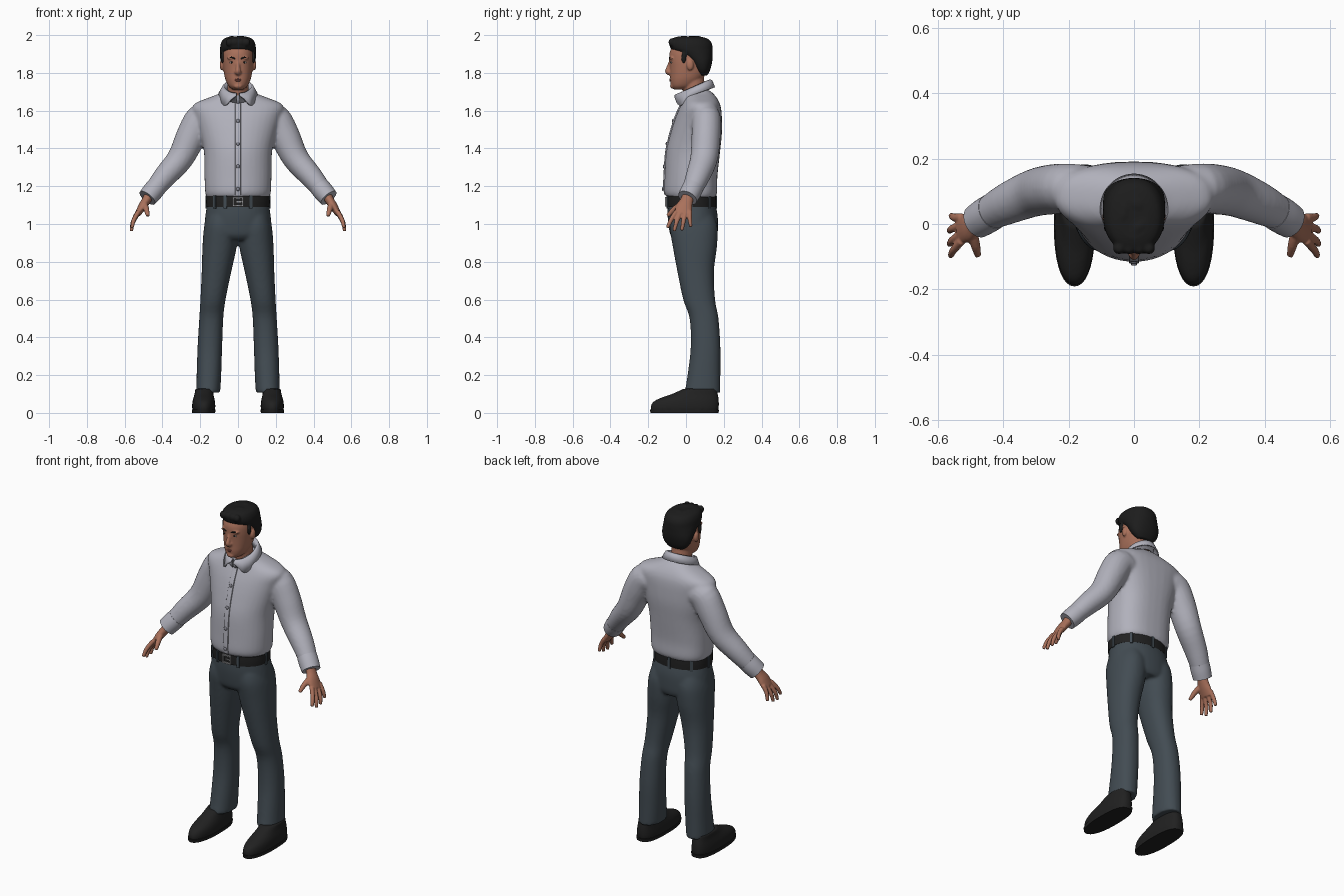
import bpy, bmesh, random
from math import sin, cos, pi, exp, copysign
from mathutils import Vector, Matrix

cube = bpy.data.objects.get("Cube")
if cube:
    bpy.data.objects.remove(cube)


def material(name, r, g, b):
    m = bpy.data.materials.new(name)
    m.use_nodes = True
    m.diffuse_color = (r, g, b, 1)
    shader = next(n for n in m.node_tree.nodes if n.type == 'BSDF_PRINCIPLED')
    shader.inputs["Base Color"].default_value = (r, g, b, 1)
    shader.inputs["Roughness"].default_value = 0.7
    return m


SHIRT = material("shirt grey", .44, .44, .50)
PANTS = material("trouser slate", .055, .072, .086)
SKIN = material("skin", .40, .165, .105)
LIP = material("lip", .30, .10, .075)
BLACK = material("hair black", .012, .012, .012)
LEATHER = material("leather black", .015, .015, .015)
METAL = material("buckle metal", .30, .30, .31)
BUTTON = material("button grey", .25, .25, .29)
EYE = material("eye white", .45, .42, .40)


def spline(rows, k=4):
    """Smoothly resample a short list of section rows."""
    out, last = [], len(rows) - 1
    for i in range(last):
        a, b, c, d = [Vector(rows[min(max(i + j, 0), last)]) for j in (-1, 0, 1, 2)]
        for j in range(k):
            t = j / k
            out.append(b + (c - a) * (t / 2) + (a * 2 - b * 5 + c * 4 - d) * (t * t / 2)
                       + (b * 3 - a - c * 3 + d) * (t ** 3 / 2))
    return out + [Vector(rows[-1])]


def oval(angle, e):
    c, s = cos(angle), sin(angle)
    return copysign(abs(c) ** (2 / e), c), copysign(abs(s) ** (2 / e), s)


def skin(bm, rings):
    rings = [[bm.verts.new(p) for p in ring] for ring in rings]
    n = len(rings[0])
    for lo, hi in zip(rings, rings[1:]):
        for i in range(n):
            bm.faces.new((lo[i], lo[(i + 1) % n], hi[(i + 1) % n], hi[i]))
    bm.faces.new(rings[0][::-1])
    bm.faces.new(rings[-1])


def stack(bm, rows, s=1, front=2.2, back=2.2, n=36):
    """Level sections: height, x from, x to, y from, y to."""
    rings = []
    for z, x0, x1, y0, y1 in spline(rows):
        ring = []
        for i in range(n):
            a = 2 * pi * i / n
            u, v = oval(a, back if sin(a) > 0 else front)
            ring.append((s * ((x0 + x1) / 2 + u * (x1 - x0) / 2),
                         (y0 + y1) / 2 + v * (y1 - y0) / 2, z))
        rings.append(ring)
    skin(bm, rings)


def tube(bm, rows, s=1, e=2, n=20):
    """Sections along a path: x, y, z, radius across, radius in depth."""
    rows, rings = spline(rows), []
    for i, r in enumerate(rows):
        ahead, behind = rows[min(i + 1, len(rows) - 1)], rows[max(i - 1, 0)]
        t = Vector((ahead - behind)[:3]).normalized()
        u = t.cross(Vector((0, 1, 0))).normalized()
        v = u.cross(t)
        ring = []
        for k in range(n):
            cu, cv = oval(2 * pi * k / n, e)
            p = Vector(r[:3]) + u * cu * r[3] + v * cv * r[4]
            ring.append((s * p.x, p.y, p.z))
        rings.append(ring)
    skin(bm, rings)


def blob(bm, centre, radii):
    m = Matrix.Translation(centre) @ Matrix.Diagonal((*radii, 1))
    bmesh.ops.create_uvsphere(bm, u_segments=16, v_segments=10, radius=1, matrix=m)


def box(bm, centre, half, turn=0):
    m = Matrix.Translation(centre) @ Matrix.Rotation(turn, 4, 'Z') @ Matrix.Diagonal((*half, 1))
    bmesh.ops.create_cube(bm, size=2, matrix=m)


def finish(bm, name, mat, voxel=0, relax=5, smooth=True):
    bmesh.ops.recalc_face_normals(bm, faces=bm.faces)
    for f in bm.faces:
        f.smooth = smooth and len(f.verts) < 5
    me = bpy.data.meshes.new(name)
    bm.to_mesh(me)
    bm.free()
    me.materials.append(mat)
    ob = bpy.data.objects.new(name, me)
    bpy.context.scene.collection.objects.link(ob)
    if voxel:   # fuse overlapping volumes into one soft surface
        mod = ob.modifiers.new("fuse", 'REMESH')
        mod.mode, mod.voxel_size, mod.use_smooth_shade = 'VOXEL', voxel, True
        mod = ob.modifiers.new("soften", 'SMOOTH')
        mod.factor, mod.iterations = .5, relax
    return ob


def centred(rows):
    return [(z, -w, w, y0, y1) for z, w, y0, y1 in rows]


# Shirt: torso and both sleeves
TORSO = [(1.14, .165, -.100, .155), (1.17, .174, -.115, .165), (1.25, .177, -.113, .166),
         (1.38, .180, -.105, .180), (1.48, .201, -.082, .190), (1.56, .224, -.057, .190),
         (1.61, .242, -.036, .186), (1.64, .225, -.022, .178), (1.665, .165, -.014, .165),
         (1.69, .100, -.010, .145), (1.71, .070, 0, .120)]
bm = bmesh.new()
stack(bm, centred(TORSO), front=2, back=2.6)
SLEEVE = [(.150, .105, 1.555, .075, .075), (.198, .108, 1.552, .083, .077),
          (.248, .106, 1.465, .080, .077), (.306, .095, 1.347, .070, .073),
          (.387, .062, 1.252, .061, .064), (.445, .032, 1.180, .051, .053)]
for s in (1, -1):
    tube(bm, SLEEVE, s)
finish(bm, "shirt", SHIRT, .009)


def chest_y(z):
    for (z0, _, y0, _), (z1, _, y1, _) in zip(TORSO, TORSO[1:]):
        if z0 <= z <= z1:
            return y0 + (y1 - y0) * (z - z0) / (z1 - z0)


# Button strip and buttons
bm = bmesh.new()
strip = [1.155 + .04 * i for i in range(14)]
tube(bm, [(0, chest_y(z) - .001, z, .015, .006) for z in strip], e=5)
finish(bm, "button_strip", SHIRT)
bm = bmesh.new()
for z in (1.185, 1.305, 1.425, 1.545, 1.645):
    blob(bm, (0, chest_y(z) - .008, z), (.010, .005, .010))
finish(bm, "buttons", BUTTON)

# Folded collar with pointed wings
bm = bmesh.new()
cols, n = [], 48
for i in range(n + 1):
    t = -1 + 2 * i / n
    a = t * pi * .97
    top = 1.727 + .036 * cos(a)
    wing = exp(-((abs(t) - .76) / .12) ** 2)
    drop = .04 * (1 - .7 * max(0, (abs(t) - .85) / .15)) + .035 * wing
    col = []
    for rx, ry, z in ((.068, .078, top - .05), (.072, .083, top),
                      (.080, .091, top - .004), (.101, .106, top - drop)):
        col.append(bm.verts.new((rx * sin(a), .045 + ry * cos(a), z)))
    cols.append(col)
for p, q in zip(cols, cols[1:]):
    for j in range(3):
        bm.faces.new((p[j], q[j], q[j + 1], p[j + 1]))
collar = finish(bm, "collar", SHIRT)
mod = collar.modifiers.new("cloth", 'SOLIDIFY')
mod.thickness, mod.offset = .007, 0

# Trousers: hips and both legs
bm = bmesh.new()
stack(bm, centred([(.915, .12, -.06, .155), (.94, .172, -.082, .166), (.98, .179, -.091, .169),
                   (1.05, .172, -.098, .167), (1.12, .162, -.096, .151)]))
LEG = [(.108, .094, .222, -.007, .182), (.20, .089, .219, .008, .182), (.35, .084, .214, .025, .182),
       (.50, .078, .205, .019, .172), (.60, .066, .199, -.015, .154), (.75, .035, .192, -.046, .148),
       (.88, .007, .188, -.070, .164), (.98, 0, .180, -.086, .167), (1.04, .010, .165, -.080, .150)]
for s in (1, -1):
    stack(bm, LEG, s)
finish(bm, "trousers", PANTS, .009)

# Belt, loops and buckle
bm = bmesh.new()
stack(bm, centred([(1.09, .168, -.104, .159), (1.118, .169, -.105, .159), (1.147, .168, -.104, .158)]))
finish(bm, "belt", LEATHER)
bm = bmesh.new()
for a in (.25, .75, 1.25, 1.62, 1.38, .5, 0, 1):
    u, v = oval(a * pi, 2.2)
    box(bm, (.168 * u, .027 + .132 * v, 1.116), (.005, .008, .034), a * pi)
finish(bm, "belt_loops", PANTS, smooth=False)
bm = bmesh.new()
for x in (-.025, .025):
    box(bm, (x, -.107, 1.118), (.004, .005, .026))
for z in (1.096, 1.140):
    box(bm, (0, -.107, z), (.028, .005, .004))
box(bm, (.008, -.109, 1.118), (.016, .003, .003))
finish(bm, "belt_buckle", METAL, smooth=False)

# Head, neck, nose and ears
bm = bmesh.new()
stack(bm, centred([(1.712, .028, -.062, .005), (1.73, .050, -.077, .045), (1.76, .065, -.083, .080),
                   (1.79, .073, -.084, .102), (1.83, .079, -.086, .118), (1.87, .082, -.089, .126),
                   (1.91, .081, -.086, .127), (1.95, .071, -.066, .116), (1.978, .040, -.03, .08)]))
tube(bm, [(0, .065, 1.60, .060, .060), (0, .046, 1.70, .057, .060), (0, .035, 1.78, .057, .058)])
tube(bm, [(0, -.078, 1.868, .009, .009), (0, -.090, 1.835, .010, .011),
          (0, -.098, 1.808, .014, .013), (0, -.086, 1.794, .011, .010)])
blob(bm, (0, -.070, 1.730), (.024, .015, .014))
for s in (1, -1):
    blob(bm, (s * .012, -.089, 1.803), (.008, .010, .008))
    blob(bm, (s * .034, -.075, 1.878), (.024, .014, .008))
    blob(bm, (s * .087, .022, 1.842), (.010, .019, .029))
finish(bm, "head", SKIN, .005, 4)

# Face details
bm = bmesh.new()
for z, r in ((1.766, .004), (1.759, .005)):
    tube(bm, [(-.023, -.075, 1.762, .002, .003), (0, -.083, z, r, .005),
              (.023, -.075, 1.762, .002, .003)], n=10)
finish(bm, "lips", LIP)
for s, side in ((1, "left"), (-1, "right")):
    bm = bmesh.new()
    blob(bm, (s * .033, -.0775, 1.856), (.012, .006, .0055))
    finish(bm, side + "_eye", EYE)
    bm = bmesh.new()
    blob(bm, (s * .033, -.0815, 1.856), (.005, .003, .005))
    finish(bm, side + "_iris", BLACK)
    bm = bmesh.new()
    tube(bm, [(.015, -.086, 1.874, .003, .004), (.035, -.086, 1.882, .004, .004),
              (.053, -.070, 1.876, .002, .004)], s, n=10)
    finish(bm, side + "_eyebrow", BLACK)

# Hair cap with short tufts
random.seed(4)
bm = bmesh.new()
stack(bm, centred([(1.785, .050, .070, .112), (1.81, .076, .050, .126), (1.84, .089, .030, .135),
                   (1.87, .094, .006, .140), (1.90, .095, -.035, .141), (1.925, .095, -.078, .141),
                   (1.955, .091, -.088, .137), (1.98, .076, -.076, .117), (1.992, .045, -.045, .075)]))
for i in range(26):
    a, r = random.uniform(0, 2 * pi), random.uniform(.4, 1)
    blob(bm, (.07 * r * cos(a), .022 + .085 * r * sin(a), 1.987 - .026 * r * r),
         (.017, .022, .015))
for s in (1, -1):
    blob(bm, (s * .083, -.012, 1.880), (.009, .014, .032))
    for x in (.015, .045):
        blob(bm, (s * x, -.075, 1.962), (.020, .018, .022))
finish(bm, "hair", BLACK, .006, 3)

# Cuffs, hands and shoes
FINGERS = [((-.052, 1.065), (.552, -.080, 1.020), (.561, -.098, .980)),
           ((-.030, 1.060), (.556, -.050, 1.010), (.564, -.063, .962)),
           ((-.004, 1.060), (.556, -.014, 1.012), (.564, -.022, .966)),
           ((.020, 1.068), (.550, .020, 1.027), (.559, .026, .985))]
for s, side in ((1, "left"), (-1, "right")):
    bm = bmesh.new()
    tube(bm, [(.432, .038, 1.196, .054, .056), (.455, .024, 1.168, .054, .056),
              (.480, .008, 1.138, .051, .053)], s, n=32)
    finish(bm, side + "_cuff", SHIRT)

    bm = bmesh.new()
    tube(bm, [(.465, .015, 1.160, .027, .032), (.487, .003, 1.122, .024, .034),
              (.508, -.010, 1.090, .022, .044), (.532, -.016, 1.050, .015, .045)], s)
    for (y, z), mid, tip in FINGERS:
        tube(bm, [(.527, y, z, .013, .013), (*mid, .012, .012), (*tip, .009, .009)], s, n=12)
    tube(bm, [(.496, -.022, 1.105, .017, .017), (.485, -.064, 1.077, .015, .015),
              (.477, -.097, 1.043, .010, .010)], s, n=12)
    finish(bm, side + "_hand", SKIN, .0045, 3)

    bm = bmesh.new()
    stack(bm, [(.012, .122, .241, -.186, .170), (.035, .120, .243, -.187, .174),
               (.060, .122, .241, -.172, .174), (.080, .126, .236, -.132, .172),
               (.100, .130, .230, -.075, .168), (.128, .132, .226, -.012, .162)], s, back=2.6)
    finish(bm, side + "_shoe", LEATHER, .007, 4)
    bm = bmesh.new()
    stack(bm, [(0, .121, .243, -.188, .172), (.018, .119, .245, -.191, .175)], s, back=2.8)
    finish(bm, side + "_sole", LEATHER)
